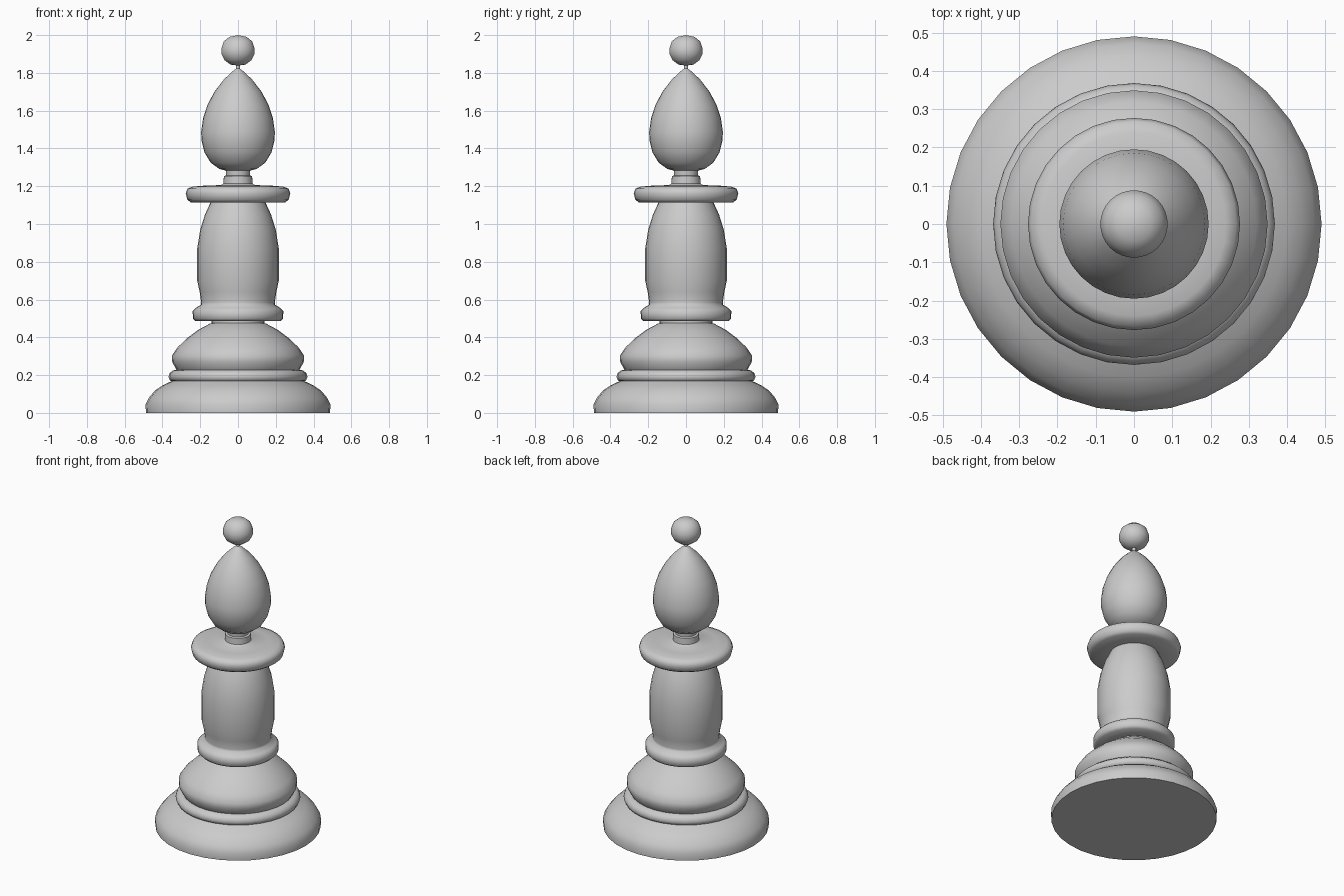
import bpy, bmesh, math

SIDES = 32


def lathe(name, profile, angle=50):
    """Spin a (radius, height) profile about z into a closed smooth solid."""
    bm = bmesh.new()
    rings = []
    for r, z in profile:
        if r == 0:
            rings.append([bm.verts.new((0, 0, z))])
        else:
            rings.append([bm.verts.new((r * math.cos(2 * math.pi * i / SIDES),
                                        r * math.sin(2 * math.pi * i / SIDES), z))
                          for i in range(SIDES)])
    for a, b in zip(rings, rings[1:]):
        for i in range(SIDES):
            j = (i + 1) % SIDES
            if len(a) == 1:
                bm.faces.new((a[0], b[j], b[i]))
            elif len(b) == 1:
                bm.faces.new((a[i], a[j], b[0]))
            else:
                bm.faces.new((a[i], a[j], b[j], b[i]))
    bmesh.ops.recalc_face_normals(bm, faces=bm.faces)
    mesh = bpy.data.meshes.new(name)
    bm.to_mesh(mesh)
    bm.free()
    ob = bpy.data.objects.new(name, mesh)
    bpy.context.collection.objects.link(ob)
    bpy.ops.object.select_all(action='DESELECT')
    ob.select_set(True)
    bpy.context.view_layer.objects.active = ob
    bpy.ops.object.shade_smooth_by_angle(angle=math.radians(angle))
    return ob


# One continuous turned profile, assembled section by section
foot = [(0, 0), (0.38, 0), (0.487, 0), (0.49, 0.045), (0.472, 0.08),
        (0.44, 0.118), (0.40, 0.145), (0.352, 0.168)]
foot_ring = [(0.36, 0.172), (0.368, 0.19), (0.362, 0.21), (0.345, 0.225), (0.325, 0.228)]
shoulder = [(0.33, 0.235), (0.348, 0.27), (0.349, 0.305), (0.32, 0.347), (0.27, 0.395),
            (0.21, 0.44), (0.15, 0.472), (0.14, 0.475), (0.14, 0.486)]
lower_collar = [(0.225, 0.486), (0.239, 0.5), (0.24, 0.54), (0.225, 0.555), (0.197, 0.572)]
stem = [(0.195, 0.585), (0.203, 0.64), (0.216, 0.70), (0.216, 0.87), (0.2, 0.97),
        (0.175, 1.05), (0.145, 1.115)]
upper_collar = [(0.25, 1.115), (0.268, 1.128), (0.277, 1.163), (0.268, 1.187),
                (0.24, 1.198), (0.18, 1.203), (0.09, 1.206)]
neck = [(0.077, 1.214), (0.075, 1.253), (0.063, 1.257), (0.065, 1.283)]
head = [(0.10, 1.292), (0.145, 1.325), (0.178, 1.38), (0.194, 1.445), (0.195, 1.49),
        (0.185, 1.56), (0.162, 1.63), (0.125, 1.70), (0.075, 1.765), (0.03, 1.807),
        (0.011, 1.822), (0.011, 1.84)]
finial = [(0.04, 1.844), (0.072, 1.868), (0.088, 1.9), (0.088, 1.93), (0.075, 1.967),
          (0.045, 1.991), (0, 2.0)]

lathe("turned_chess_piece", foot + foot_ring + shoulder + lower_collar + stem
      + upper_collar + neck + head + finial)
